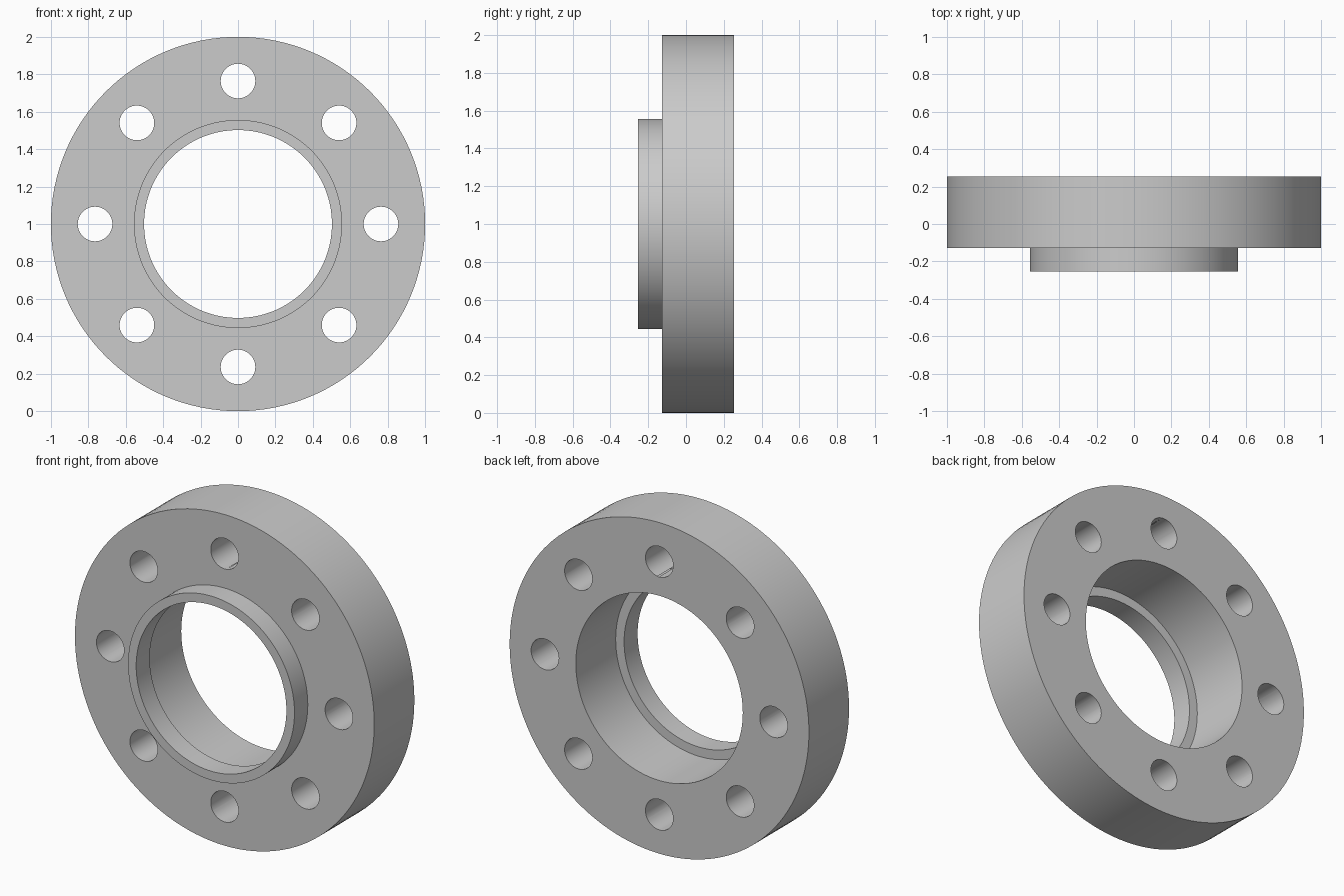
import bpy, bmesh
from math import pi, cos, sin, radians

if "Cube" in bpy.data.objects:
    bpy.data.objects.remove(bpy.data.objects["Cube"])

SEGMENTS = 128
CENTRE = (0, 0, 1)
BOLTS, BOLT_CIRCLE, BOLT_R = 8, 0.764, 0.0925

# Flange ring: closed (radius, y) profile turned about the y axis
profile = [
    (0.502, -0.255), (0.556, -0.255),   # raised collar face
    (0.556, -0.128), (1.0, -0.128),     # front face
    (1.0, 0.255), (0.558, 0.255),       # rim and back face
    (0.558, -0.126), (0.502, -0.126),   # socket wall and inner step
]
bm = bmesh.new()
rings = []
for i in range(SEGMENTS):
    a = 2 * pi * i / SEGMENTS
    rings.append([bm.verts.new((r * cos(a), y, r * sin(a))) for r, y in profile])
for i in range(SEGMENTS):
    cur, nxt = rings[i], rings[(i + 1) % SEGMENTS]
    for j in range(len(profile)):
        k = (j + 1) % len(profile)
        bm.faces.new((cur[j], cur[k], nxt[k], nxt[j]))
bmesh.ops.recalc_face_normals(bm, faces=bm.faces)
mesh = bpy.data.meshes.new("flange_ring")
bm.to_mesh(mesh)
bm.free()
flange = bpy.data.objects.new("flange_ring", mesh)
flange.location = CENTRE
bpy.context.collection.objects.link(flange)

# Bolt holes: one cutter per hole
cutters = []
for i in range(BOLTS):
    a = 2 * pi * i / BOLTS
    bpy.ops.mesh.primitive_cylinder_add(
        vertices=48, radius=BOLT_R, depth=1, rotation=(radians(90), 0, 0),
        location=(BOLT_CIRCLE * cos(a), 0, CENTRE[2] + BOLT_CIRCLE * sin(a)))
    cutter = bpy.context.object
    cutter.name = f"bolt_hole_cutter_{i + 1}"
    cutter.hide_render = True
    cutters.append(cutter)
    mod = flange.modifiers.new(f"bolt_hole_{i + 1}", 'BOOLEAN')
    mod.operation, mod.solver, mod.object = 'DIFFERENCE', 'EXACT', cutter

# Apply the holes, drop the cutters and smooth the round walls
bpy.ops.object.select_all(action='DESELECT')
flange.select_set(True)
bpy.context.view_layer.objects.active = flange
for mod in list(flange.modifiers):
    bpy.ops.object.modifier_apply(modifier=mod.name)
for cutter in cutters:
    bpy.data.objects.remove(cutter)
bpy.ops.object.shade_smooth_by_angle(angle=radians(30))
